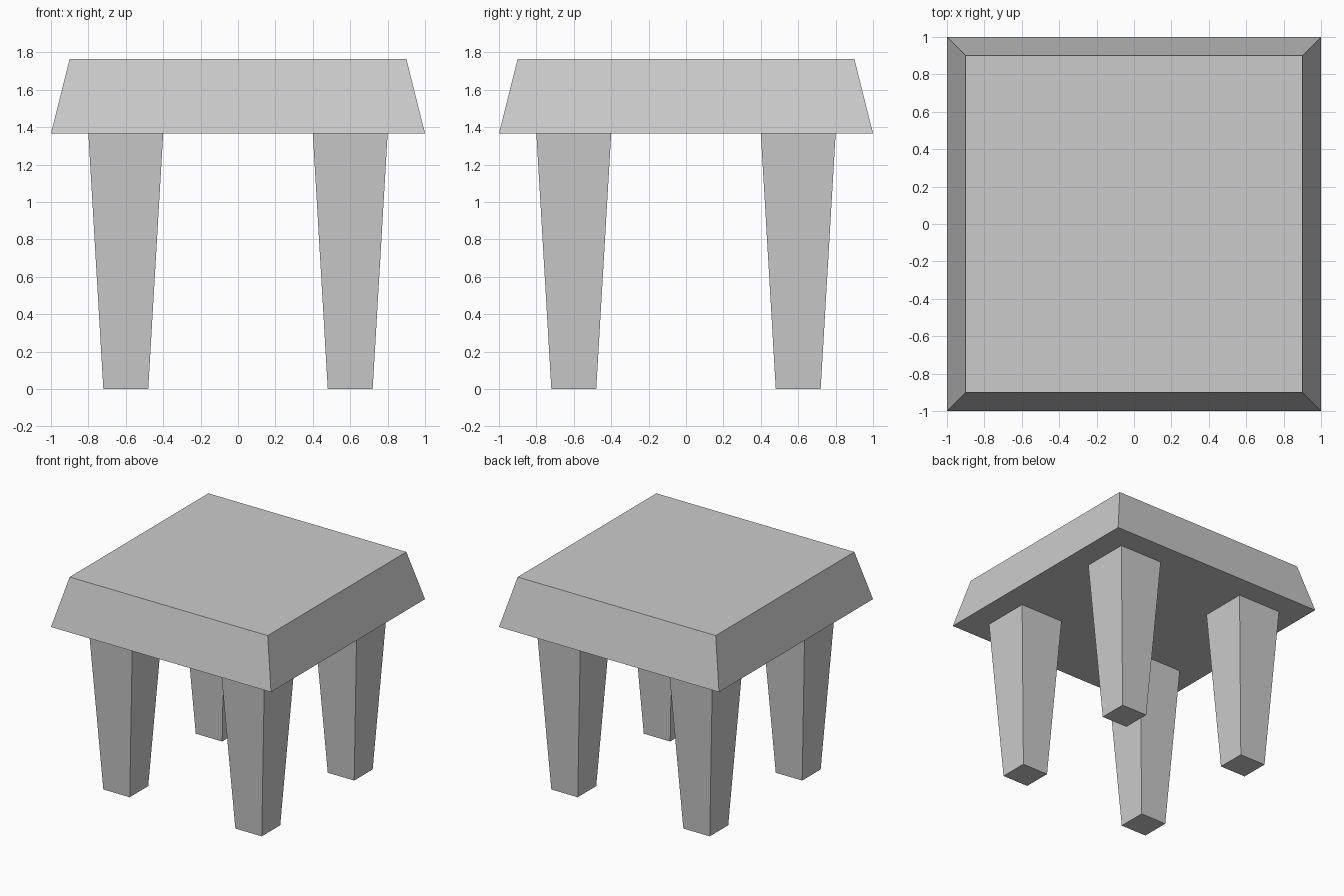
import bpy
import bmesh

if "Cube" in bpy.data.objects:
    bpy.data.objects.remove(bpy.data.objects["Cube"])

SEAT_BOTTOM, SEAT_TOP = 1.367, 1.766


def tapered_block(name, x, y, z0, z1, half_bottom, half_top):
    """Square block whose bottom and top have different half widths."""
    bm = bmesh.new()
    bmesh.ops.create_cube(bm, size=2)
    for v in bm.verts:
        top = v.co.z > 0
        half = half_top if top else half_bottom
        v.co = (v.co.x * half, v.co.y * half, z1 - z0 if top else 0)
    mesh = bpy.data.meshes.new(name)
    bm.to_mesh(mesh)
    bm.free()
    obj = bpy.data.objects.new(name, mesh)
    obj.location = (x, y, z0)
    bpy.context.collection.objects.link(obj)
    return obj


# Seat: thick slab narrowing toward the top
tapered_block("seat", 0, 0, SEAT_BOTTOM, SEAT_TOP, 1.0, 0.9)

# Legs: four posts narrowing toward the floor
for side_y, y in (("front", -0.6), ("back", 0.6)):
    for side_x, x in (("left", -0.6), ("right", 0.6)):
        tapered_block(f"{side_y}_{side_x}_leg", x, y, 0, SEAT_BOTTOM, 0.12, 0.2)
